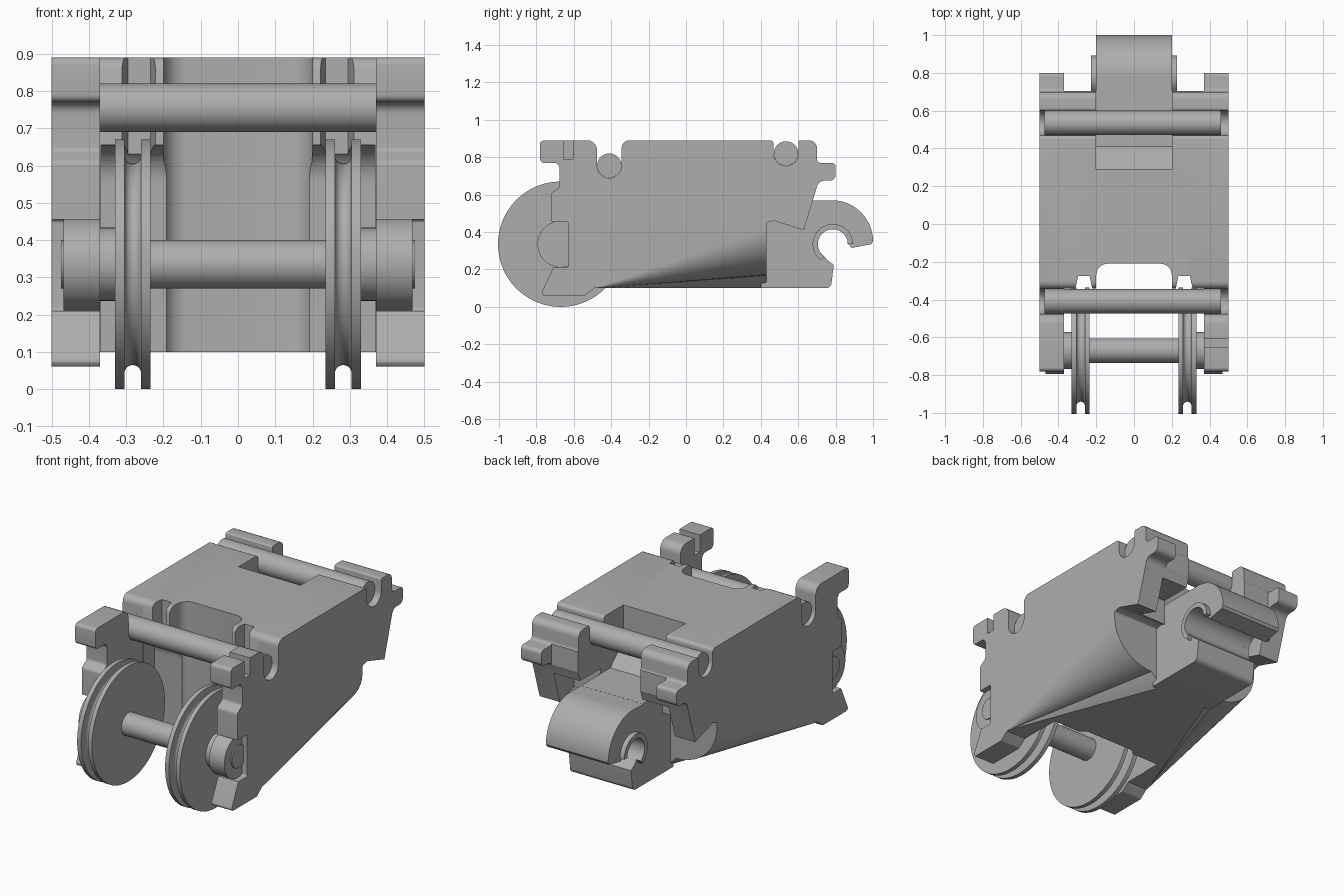
import bpy, bmesh
from math import sin, cos, tan, pi, radians
from mathutils import Vector, Matrix

cube = bpy.data.objects.get("Cube")
if cube:
    bpy.data.objects.remove(cube, do_unlink=True)

grey = bpy.data.materials.new("plain grey")
grey.use_nodes = True
colour = (0.42, 0.42, 0.42, 1)
grey.diffuse_color = colour
grey.node_tree.nodes["Principled BSDF"].inputs["Base Color"].default_value = colour


def finish(name, bm):
    bmesh.ops.remove_doubles(bm, verts=bm.verts, dist=1e-5)
    bmesh.ops.recalc_face_normals(bm, faces=bm.faces)
    mesh = bpy.data.meshes.new(name)
    bm.to_mesh(mesh)
    bm.free()
    obj = bpy.data.objects.new(name, mesh)
    bpy.context.collection.objects.link(obj)
    mesh.materials.append(grey)
    return obj


def activate(obj):
    bpy.ops.object.select_all(action="DESELECT")
    obj.select_set(True)
    bpy.context.view_layer.objects.active = obj


def smooth(obj):
    activate(obj)
    bpy.ops.object.shade_smooth_by_angle(angle=radians(30))


def arc(cu, cv, r, a0, a1, n=16):
    steps = [radians(a0 + (a1 - a0) * i / n) for i in range(n + 1)]
    return [(cu + r * cos(a), cv + r * sin(a)) for a in steps]


def rounded(points, n=5):
    """Round each corner that carries a third value, the radius."""
    out = []
    for i, p in enumerate(points):
        here = Vector(p[:2])
        if len(p) < 3:
            out.append(tuple(here))
            continue
        a = (Vector(points[i - 1][:2]) - here).normalized()
        b = (Vector(points[(i + 1) % len(points)][:2]) - here).normalized()
        half = a.angle(b) / 2
        d = p[2] / tan(half)
        centre = here + (a + b).normalized() * p[2] / sin(half)
        va, vb = here + a * d - centre, here + b * d - centre
        for k in range(n + 1):
            v = va.lerp(vb, k / n).normalized() * p[2]
            out.append(tuple(centre + v))
    return out


def prism(name, points, lo, hi, axis="x"):
    """Extrude a (y, z) profile along x, or an (x, y) profile along z."""
    bm = bmesh.new()
    place = (lambda u, v: (lo, u, v)) if axis == "x" else (lambda u, v: (u, v, lo))
    face = bm.faces.new([bm.verts.new(place(*p)) for p in points])
    new = bmesh.ops.extrude_face_region(bm, geom=[face])["geom"]
    shift = Vector((hi - lo, 0, 0)) if axis == "x" else Vector((0, 0, hi - lo))
    bmesh.ops.translate(bm, verts=[g for g in new if isinstance(g, bmesh.types.BMVert)], vec=shift)
    return finish(name, bm)


def box(name, x0, x1, y0, y1, z0, z1):
    return prism(name, [(y0, z0), (y1, z0), (y1, z1), (y0, z1)], x0, x1)


def lathe(name, profile, y, z, n=64):
    """Spin an (x, radius) profile about an axis along x."""
    bm = bmesh.new()
    verts = [bm.verts.new((x, 0, r)) for x, r in profile]
    edges = [bm.edges.new(pair) for pair in zip(verts, verts[1:])]
    bmesh.ops.spin(bm, geom=verts + edges, cent=(0, 0, 0), axis=(1, 0, 0),
                   angle=2 * pi, steps=n, use_duplicate=False)
    bmesh.ops.translate(bm, verts=bm.verts, vec=(0, y, z))
    obj = finish(name, bm)
    smooth(obj)
    return obj


def rod(name, x0, x1, r, y, z):
    return lathe(name, [(x0, 0), (x0, r), (x1, r), (x1, 0)], y, z)


def belly_cutter(side):
    """Lofted cut that tapers the lower side towards the back."""
    bm = bmesh.new()
    rings = []
    for i in range(25):
        s = i / 24
        y, t = -0.48 + 0.93 * s, max(s, 0.004)
        pts = [(0.5 - 0.27 * t + 0.27 * t * cos(a * pi / 20),
                0.1 + 0.32 * t - 0.25 * t * sin(a * pi / 20)) for a in range(11)]
        pts += [(0.5 - 0.31 * t, 0.1 + 0.03 * t), (0.5 - 0.36 * t, 0.095), (0.5 - 0.36 * t, 0),
                (0.6, 0), (0.6, 0.1 + 0.32 * t)]
        rings.append([bm.verts.new((side * x, y, z)) for x, z in pts])
    for r0, r1 in zip(rings, rings[1:]):
        for k in range(len(r0)):
            j = (k + 1) % len(r0)
            bm.faces.new((r0[k], r0[j], r1[j], r1[k]))
    bm.faces.new(rings[0])
    bm.faces.new(rings[-1])
    return finish("belly_cutter", bm)


# Body: full side outline with round rod seats
front_rod, rear_rod, rod_r = (-0.41, 0.755), (0.535, 0.82), 0.066
outline = rounded([(-0.78, 0.89, 0.02), (-0.476, 0.89, 0.05)] + arc(*front_rod, rod_r, 180, 360)
                  + [(-0.344, 0.89, 0.04), (0.469, 0.89, 0.02)] + arc(*rear_rod, rod_r, 180, 360)
                  + [(0.601, 0.89, 0.01), (0.7, 0.89, 0.04), (0.7, 0.77, 0.02), (0.8, 0.77, 0.02),
                     (0.8, 0.675, 0.03), (0.71, 0.675, 0.04), (0.63, 0.41), (0.47, 0.46, 0.03),
                     (0.43, 0.45, 0.01), (0.43, 0.1), (-0.49, 0.1), (-0.54, 0.06, 0.02),
                     (-0.78, 0.06, 0.015), (-0.71, 0.21), (-0.63, 0.21, 0.01), (-0.63, 0.455, 0.01),
                     (-0.72, 0.455), (-0.72, 0.61, 0.02), (-0.675, 0.64, 0.02),
                     (-0.675, 0.77, 0.03), (-0.78, 0.77, 0.02)])
body = prism("body", outline, -0.5, 0.5)

# Cutters: front bay, wheel cavity, centre channel, back notch, tab gap, arm slot
cutters = [
    box("front_bay", -0.37, 0.37, -1, -0.342, -0.1, 1),
    prism("wheel_cavity", rounded([(-0.9, -0.1), (-0.24, -0.1), (-0.24, 0.655, 0.1),
                                   (-0.9, 0.655)], 10), -0.368, 0.368),
    prism("centre_channel", rounded([(-0.2, -0.9), (0.2, -0.9), (0.2, -0.21, 0.06),
                                     (-0.2, -0.21, 0.06)]), -0.1, 1, "z"),
    prism("back_notch", [(0.29, 1), (0.29, 0.68), (0.41, 0.57), (1, 0.57), (1, 1)], -0.2, 0.2),
    box("tab_gap", -0.37, 0.37, 0.705, 1, 0.3, 1),
    box("arm_slot", 0.36, 0.6, -0.655, -0.605, 0.79, 1),
]
for side in (-1, 1):
    slit = [(side * x, y) for x, y in ((0.21, -0.4), (0.235, -0.275), (0.295, -0.275), (0.325, -0.4))]
    cutters.append(prism("wheel_slit", slit, 0.5, 1, "z"))
    cutters.append(box("flap_hollow", *sorted((side * 0.19, side * 0.37)), 0.5, 1, 0.2, 0.6))
    cutters.append(belly_cutter(side))
for cutter in cutters:
    cutter.hide_render = True
    mod = body.modifiers.new("cut", "BOOLEAN")
    mod.operation, mod.solver, mod.object = "DIFFERENCE", "EXACT", cutter
    activate(body)
    bpy.ops.object.modifier_apply(modifier=mod.name)
    bpy.data.objects.remove(cutter, do_unlink=True)
smooth(body)

# Back hook with an open bore, and a raised collar on each face
bore = (0.785, 0.335)
hook = prism("hook", arc(0.78, 0.35, 0.22, 95, 0, 24) + [(0.99, 0.335), (0.885, 0.315)]
             + arc(*bore, 0.08, 5, 238, 24)
             + rounded([(0.755, 0.25), (0.79, 0.225), (0.775, 0.1, 0.03), (0.4, 0.1)])[0:]
             + [(0.4, 0.57)], -0.2, 0.2)
smooth(hook)
for side, label in ((1, "left"), (-1, "right")):
    ring = arc(*bore, 0.108, 0, 235, 24) + arc(*bore, 0.08, 235, 0, 24)
    smooth(prism(label + "_hook_collar", ring, *sorted((side * 0.195, side * 0.228))))

# Cross rods and axle
rod("front_rod", -0.475, 0.46, 0.065, *front_rod)
rod("rear_rod", -0.475, 0.46, 0.065, *rear_rod)
hub = (-0.67, 0.335)
rod("axle", -0.475, 0.475, 0.065, *hub)

# Grooved wheels with collars and bearings
for side, label in ((1, "left"), (-1, "right")):
    groove = [(0.2825 - 0.0225 * cos(pi * i / 10), 0.293 - 0.0225 * sin(pi * i / 10))
              for i in range(11)]
    rim = [(0.235, 0), (0.235, 0.335), (0.26, 0.335)] + groove + [(0.305, 0.335), (0.33, 0.335), (0.33, 0)]
    lathe(label + "_wheel", [(side * x, r) for x, r in rim], *hub, 96)
    rod(label + "_collar", side * 0.325, side * 0.375, 0.098, *hub)
    rod(label + "_bearing", side * 0.37, side * 0.468, 0.124, *hub)
